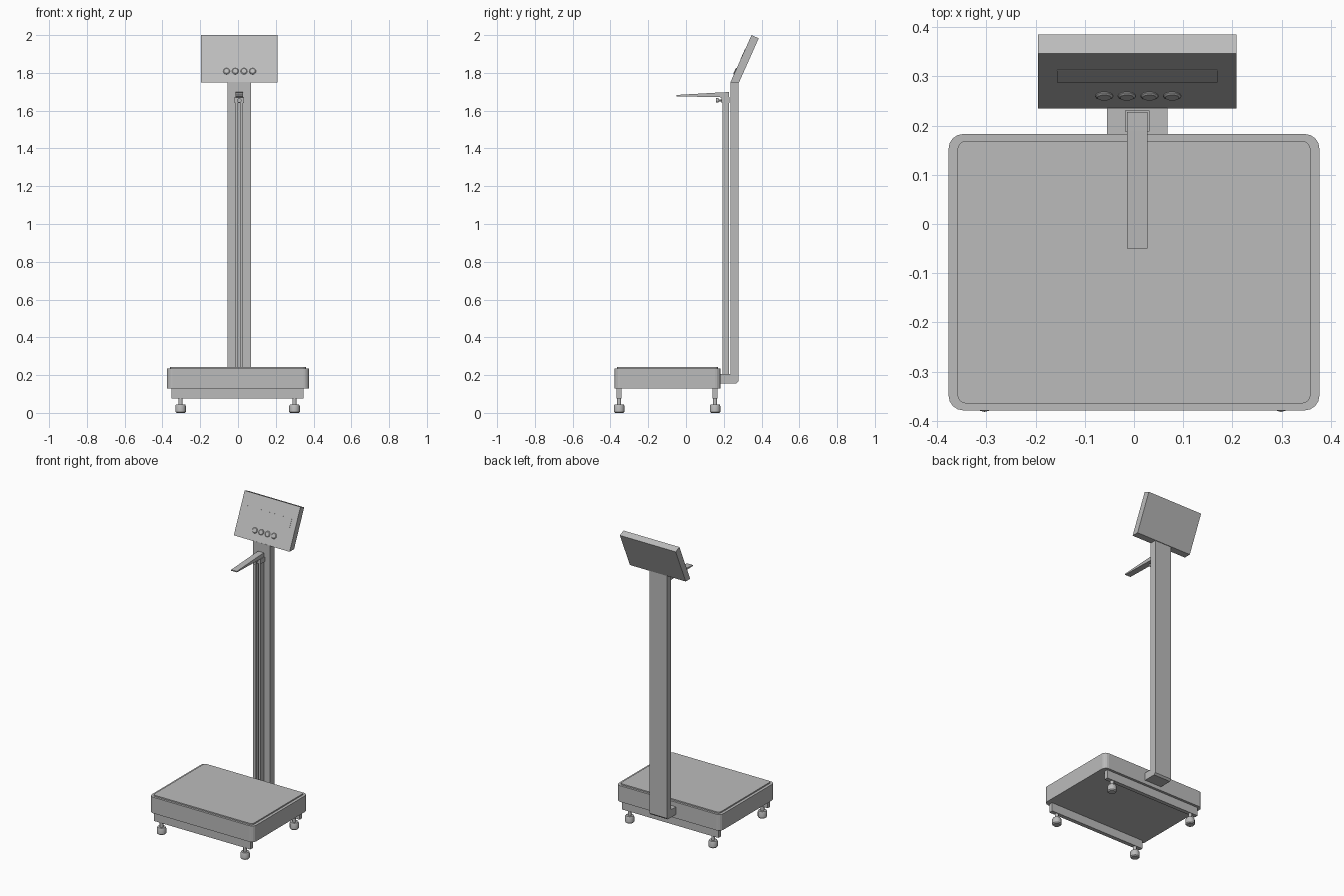
import bpy, bmesh, math
from mathutils import Vector, Matrix

if "Cube" in bpy.data.objects:
    bpy.data.objects.remove(bpy.data.objects["Cube"], do_unlink=True)

grey = bpy.data.materials.new("plain grey")
GREY = (0.5, 0.5, 0.5, 1)
grey.diffuse_color = GREY
grey.use_nodes = True
grey.node_tree.nodes["Principled BSDF"].inputs["Base Color"].default_value = GREY

CX = 0.0065  # centre line of the column and head


def finish(name, bm):
    bmesh.ops.recalc_face_normals(bm, faces=bm.faces)
    mesh = bpy.data.meshes.new(name)
    bm.to_mesh(mesh)
    bm.free()
    mesh.materials.append(grey)
    ob = bpy.data.objects.new(name, mesh)
    bpy.context.collection.objects.link(ob)
    return ob


def prism(name, points, depth):
    """Extrude a closed loop of 3D points along a vector."""
    bm = bmesh.new()
    face = bm.faces.new([bm.verts.new(p) for p in points])
    new = bmesh.ops.extrude_face_region(bm, geom=[face])["geom"]
    verts = [v for v in new if isinstance(v, bmesh.types.BMVert)]
    bmesh.ops.translate(bm, verts=verts, vec=depth)
    return finish(name, bm)


def box(name, x, y, z):
    loop = [(x[0], y[0], z[0]), (x[1], y[0], z[0]), (x[1], y[1], z[0]), (x[0], y[1], z[0])]
    return prism(name, loop, (0, 0, z[1] - z[0]))


def side_profile(name, width, profile):
    """Extrude a (y, z) profile across x, centred on the column."""
    return prism(name, [(CX - width / 2, y, z) for y, z in profile], (width, 0, 0))


def rounded_slab(name, x, y, z, radius, steps=4):
    loop = []
    corners = [(x[1], y[1], -1, -1), (x[0], y[1], 1, -1), (x[0], y[0], 1, 1), (x[1], y[0], -1, 1)]
    for i, (px, py, sx, sy) in enumerate(corners):
        for k in range(steps + 1):
            a = math.pi / 2 * (i + k / steps)
            loop.append((px + radius * (sx + math.cos(a)), py + radius * (sy + math.sin(a)), z[0]))
    return prism(name, loop, (0, 0, z[1] - z[0]))


def lathe(name, profile, matrix, sides=12):
    """Stack rings of (radius, height) into a closed turned part."""
    bm = bmesh.new()
    rings = []
    for r, h in profile:
        rings.append([bm.verts.new((r * math.cos(math.tau * i / sides), r * math.sin(math.tau * i / sides), h))
                      for i in range(sides)])
    for a, b in zip(rings, rings[1:]):
        for i in range(sides):
            j = (i + 1) % sides
            bm.faces.new((a[i], a[j], b[j], b[i]))
    bm.faces.new(rings[0])
    bm.faces.new(rings[-1])
    bm.transform(matrix)
    ob = finish(name, bm)
    bpy.ops.object.select_all(action="DESELECT")
    bpy.context.view_layer.objects.active = ob
    ob.select_set(True)
    bpy.ops.object.shade_smooth_by_angle(angle=math.radians(35))
    return ob


# Weighing platform with a raised top plate
rounded_slab("platform", (-0.377, 0.377), (-0.379, 0.183), (0.13, 0.235), 0.03)
rounded_slab("top_plate", (-0.359, 0.359), (-0.365, 0.169), (0.23, 0.243), 0.018)

# Two cross rails under the platform, with a levelling foot at each end
foot = [(0.022, 0), (0.028, 0.006), (0.028, 0.036), (0.024, 0.045), (0.011, 0.045), (0.011, 0.08)]
for place, y in (("front", -0.354), ("back", 0.154)):
    box(place + "_rail", (-0.351, 0.346), (y - 0.013, y + 0.013), (0.075, 0.135))
    for side, x in (("right", -0.304), ("left", 0.299)):
        lathe(f"{place}_{side}_foot", foot, Matrix.Translation((x, y, 0)))

# Column and the arm that joins it to the platform
side_profile("column", 0.123, [(0.235, 0.205), (0.18, 0.205), (0.18, 0.155), (0.266, 0.155),
                               (0.277, 0.166), (0.277, 1.752), (0.235, 1.752)])

# Height rail: an open channel facing forwards
channel = [(-0.02, 0.192), (-0.008, 0.192), (-0.008, 0.216), (0.008, 0.216),
           (0.008, 0.192), (0.02, 0.192), (0.02, 0.228), (-0.02, 0.228)]
prism("height_rail", [(CX + x, y, 0.2) for x, y in channel], (0, 0, 1.46))

# Sliding clamp, its thumb screw and the measuring arm
box("clamp", (CX - 0.025, CX + 0.025), (0.188, 0.231), (1.64, 1.672))
lathe("thumb_screw", [(0.012, 0), (0.012, 0.012), (0.005, 0.012), (0.005, 0.035)],
      Matrix.Translation((CX, 0.16, 1.654)) @ Matrix.Rotation(-math.pi / 2, 4, "X"))
side_profile("measuring_arm", 0.041, [(-0.05, 1.676), (0.228, 1.67), (0.228, 1.698), (0.19, 1.697), (-0.05, 1.683)])

# Tilted display head
low, high = Vector((0, 0.235, 1.75)), Vector((0, 0.347, 2.0))
side_profile("display_head", 0.403, [low.yz, high.yz, (0.385, 1.983), (0.281, 1.75)])

# Frame of the sloping front: x across, y up the slope, z outwards
up = (high - low).normalized()
across = Vector((1, 0, 0))
out = across.cross(up)
slope = Matrix((across, up, out)).transposed().to_4x4()
slope.translation = low + across * CX

# Display window and the row of round buttons
window = box("display_window", (-0.163, 0.163), (0.132, 0.192), (-0.002, 0.0015))
window.data.transform(slope)
for i in range(4):
    place = Matrix.Translation((-0.067 + 0.046 * i, 0.064, -0.002))
    lathe(f"button_{i + 1}", [(0.018, 0), (0.018, 0.004), (0.014, 0.007)], slope @ place)
